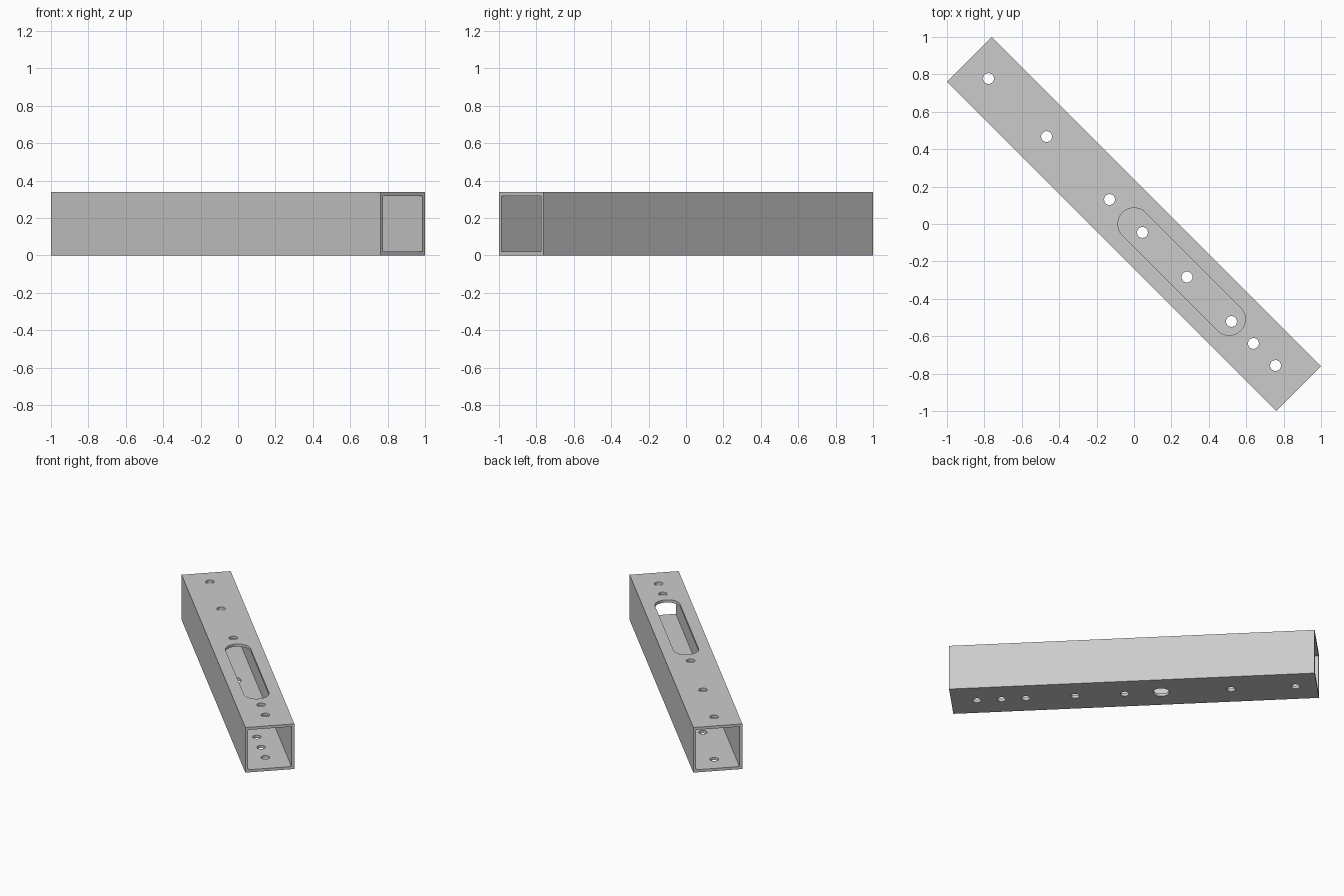
import bpy, bmesh
from math import pi, sin, cos, radians

if "Cube" in bpy.data.objects:
    bpy.data.objects.remove(bpy.data.objects["Cube"], do_unlink=True)

LENGTH, SIDE, WALL = 2.49, 0.338, 0.02
HOLE_R, SLOT_R, BIG_R = 0.029, 0.086, 0.054


def make_object(name, bm):
    bmesh.ops.recalc_face_normals(bm, faces=bm.faces)
    mesh = bpy.data.meshes.new(name)
    bm.to_mesh(mesh)
    bm.free()
    obj = bpy.data.objects.new(name, mesh)
    bpy.context.collection.objects.link(obj)
    return obj


def add_capsule(bm, start, end, radius, z0, z1, steps=20):
    """Upright prism with rounded ends; a plain cylinder when start equals end."""
    points = []
    for centre, turn in ((end, -pi / 2), (start, pi / 2)):
        for i in range(steps + 1):
            if start == end and i == steps:
                continue
            a = turn + pi * i / steps
            points.append((centre + radius * cos(a), radius * sin(a)))
    low = [bm.verts.new((x, y, z0)) for x, y in points]
    high = [bm.verts.new((x, y, z1)) for x, y in points]
    bm.faces.new(low[::-1])
    bm.faces.new(high)
    for i in range(len(points)):
        j = (i + 1) % len(points)
        bm.faces.new((low[i], low[j], high[j], high[i]))


# Hollow square tube, open at both ends
bm = bmesh.new()
corners = ((-1, -1), (1, -1), (1, 1), (-1, 1))
rings = []
for half in (SIDE / 2, SIDE / 2 - WALL):
    for x in (-LENGTH / 2, LENGTH / 2):
        rings.append([bm.verts.new((x, half * u, SIDE / 2 + half * v)) for u, v in corners])
outer_a, outer_b, inner_a, inner_b = rings
for first, second in ((outer_a, outer_b), (outer_b, inner_b), (inner_b, inner_a), (inner_a, outer_a)):
    for i in range(4):
        j = (i + 1) % 4
        bm.faces.new((first[i], first[j], second[j], second[i]))
tube = make_object("square_tube", bm)

# Cutters: bolt holes in both walls, access slot on top, larger hole below
top, bottom = (SIDE - 2 * WALL, SIDE + WALL), (-WALL, 2 * WALL)
bm = bmesh.new()
for x in (-1.10, -0.661, -0.185, 0.903, 1.07):
    add_capsule(bm, x, x, HOLE_R, *top)
for x in (-1.10, -0.661, 0.064, 0.401, 0.737, 0.903, 1.07):
    add_capsule(bm, x, x, HOLE_R, *bottom)
add_capsule(bm, -0.185, -0.185, BIG_R, *bottom)
add_capsule(bm, 0.0, 0.72, SLOT_R, *top)
cutter = make_object("hole_cutter", bm)
cutter.hide_render = True

# Cut the openings, then bake the result
cut = tube.modifiers.new("openings", 'BOOLEAN')
cut.operation = 'DIFFERENCE'
cut.solver = 'EXACT'
cut.object = cutter
bpy.ops.object.select_all(action='DESELECT')
bpy.context.view_layer.objects.active = tube
tube.select_set(True)
bpy.ops.object.modifier_apply(modifier=cut.name)
bpy.data.objects.remove(cutter, do_unlink=True)

# Plain grey metal
grey = bpy.data.materials.new("grey_metal")
grey.use_nodes = True
colour = (0.6, 0.6, 0.6, 1)
grey.diffuse_color = colour
grey.node_tree.nodes["Principled BSDF"].inputs["Base Color"].default_value = colour
tube.data.materials.clear()
tube.data.materials.append(grey)
for face in tube.data.polygons:
    face.material_index = 0

bpy.ops.object.shade_smooth_by_angle(angle=radians(30))

# Lay the tube diagonally
tube.rotation_euler.z = -pi / 4
